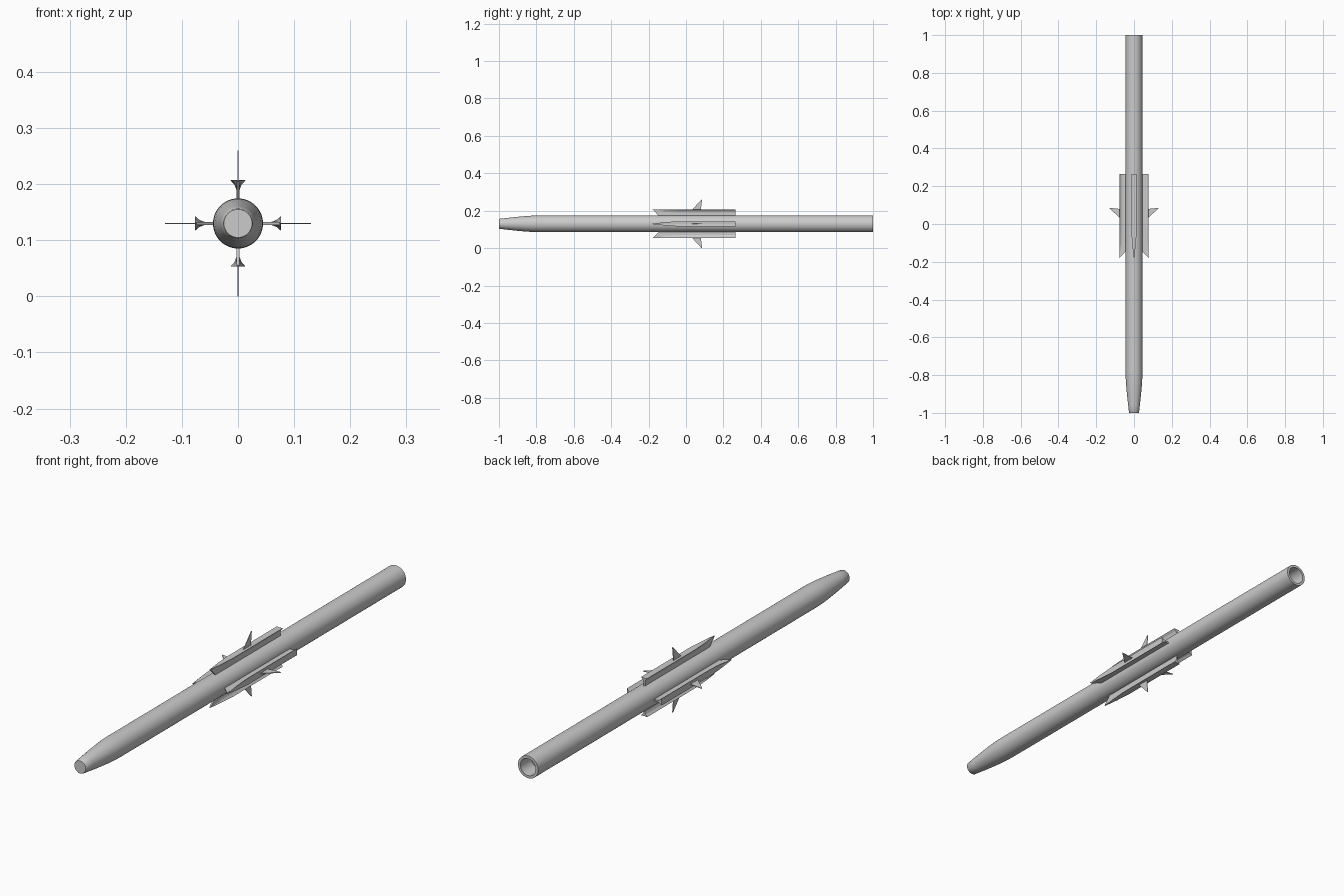
import bpy, bmesh, math
from mathutils import Matrix

if "Cube" in bpy.data.objects:
    bpy.data.objects.remove(bpy.data.objects["Cube"])

CZ = 0.13  # height of the body axis


def make_object(name, bm, smooth=False):
    bmesh.ops.recalc_face_normals(bm, faces=bm.faces)
    me = bpy.data.meshes.new(name)
    bm.to_mesh(me)
    bm.free()
    ob = bpy.data.objects.new(name, me)
    bpy.context.collection.objects.link(ob)
    if smooth:
        bpy.context.view_layer.objects.active = ob
        ob.select_set(True)
        bpy.ops.object.shade_smooth_by_angle(angle=math.radians(35))
        ob.select_set(False)
    return ob


def lathe(name, profile, n=48):
    """Revolve (radius, y) points about the body axis, capping both ends."""
    bm = bmesh.new()
    rings = [[bm.verts.new((r * math.cos(2 * math.pi * i / n), y,
                            CZ + r * math.sin(2 * math.pi * i / n)))
              for i in range(n)] for r, y in profile]
    for a, b in zip(rings, rings[1:]):
        for i in range(n):
            j = (i + 1) % n
            bm.faces.new((a[i], a[j], b[j], b[i]))
    bm.faces.new(rings[0])
    bm.faces.new(rings[-1])
    return make_object(name, bm, True)


def loft(name, sections, angle):
    """Join equal-length point loops, then turn the part about the body axis."""
    bm = bmesh.new()
    loops = [[bm.verts.new(p) for p in s] for s in sections]
    n = len(loops[0])
    for a, b in zip(loops, loops[1:]):
        for i in range(n):
            j = (i + 1) % n
            bm.faces.new((a[i], a[j], b[j], b[i]))
    bm.faces.new(loops[0])
    bm.faces.new(loops[-1])
    bm.transform(Matrix.Translation((0, 0, CZ)) @ Matrix.Rotation(angle, 4, 'Y'))
    return make_object(name, bm)


def plate(name, outline, half, angle):
    """Flat plate from a (y, radius) outline."""
    return loft(name, [[(s * half, y, r) for y, r in outline] for s in (-1, 1)], angle)


# Tubular body with a tapered blunt nose and an open tail
lathe("body", [(0.025, -1.0), (0.0265, -0.998), (0.031, -0.96), (0.0365, -0.91),
               (0.041, -0.86), (0.0437, -0.82), (0.0446, -0.78), (0.0446, 1.0),
               (0.034, 1.0), (0.034, 0.93)])


def flange(y, w, top=0.077, root=0.06):
    """Flared cap section: wide outer edge narrowing to the web."""
    t = min(w, 0.003)
    return [(-w, y, top), (0, y, top - 0.001), (w, y, top),
            (t + (w - t) * 0.3, y, top - (top - root) * 0.5), (t, y, root),
            (-t, y, root), (-t - (w - t) * 0.3, y, top - (top - root) * 0.5)]


# Four strakes around the body, each with a flared cap and a swept fin
for k, side in enumerate(("top", "right", "bottom", "left")):
    a = k * math.pi / 2
    plate("strake_web_" + side,
          [(-0.177, 0.075), (-0.145, 0.042), (0.265, 0.042), (0.265, 0.075)], 0.003, a)
    loft("strake_cap_" + side,
         [flange(-0.18, 0.0005, 0.077, 0.075), flange(-0.12, 0.008, 0.077, 0.064),
          flange(-0.05, 0.0135), flange(0.265, 0.0135)], a)
    plate("fin_" + side,
          [(0.015, 0.06), (0.08, 0.06), (0.08, 0.078), (0.086, 0.13), (0.083, 0.13),
           (0.035, 0.078)], 0.0012, a)
